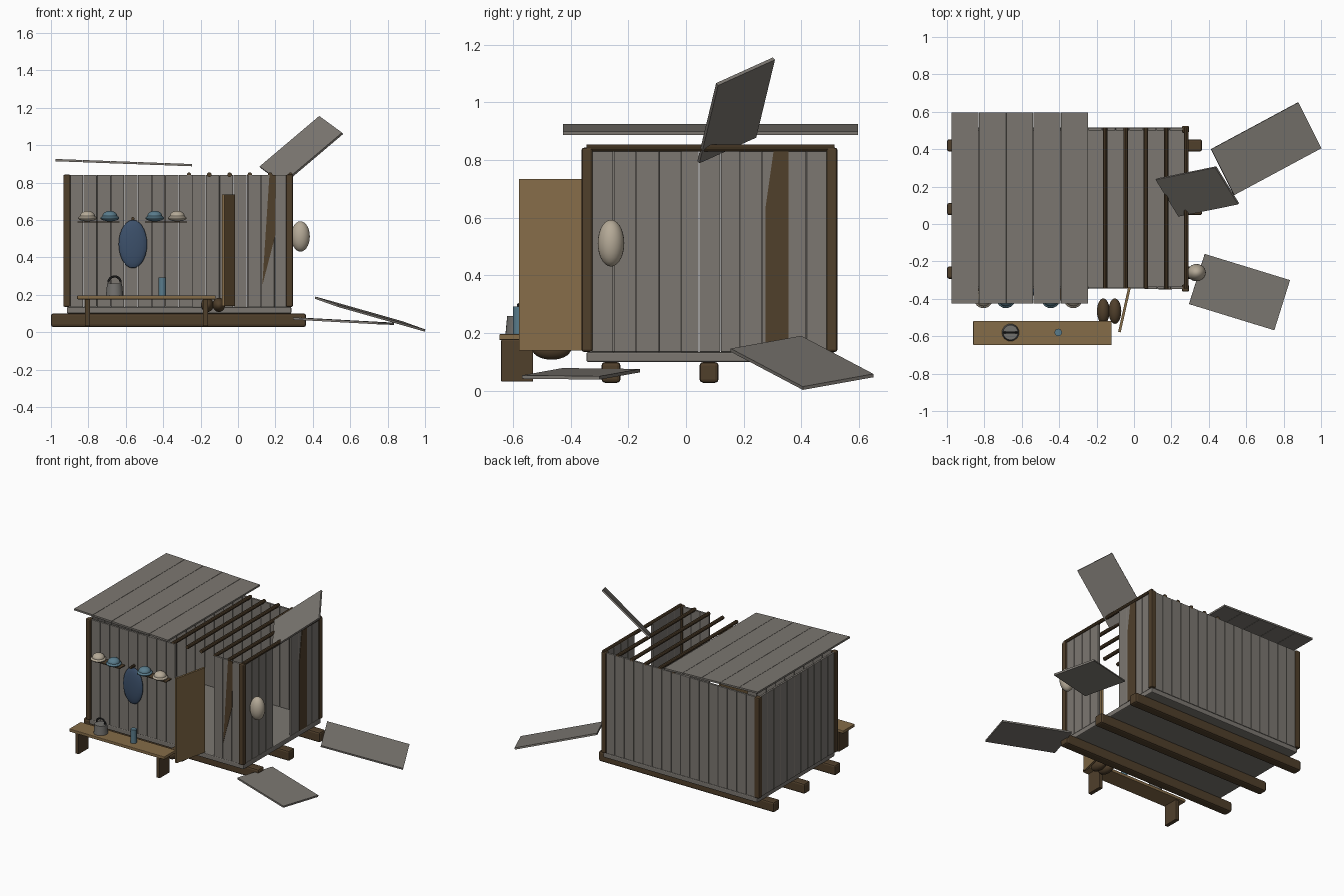
import bpy, bmesh, math
from mathutils import Vector, Matrix

cube = bpy.data.objects.get("Cube")
if cube:
    bpy.data.objects.remove(cube, do_unlink=True)


def material(name, rgb):
    m = bpy.data.materials.new(name)
    m.use_nodes = True
    m.diffuse_color = (*rgb, 1)
    m.node_tree.nodes["Principled BSDF"].inputs["Base Color"].default_value = (*rgb, 1)
    return m


GREY = material("weathered grey wood", (.20, .185, .165))
BROWN = material("dark brown wood", (.08, .05, .024))
OCHRE = material("tan wood", (.235, .15, .065))
CREAM = material("cream ceramic", (.46, .40, .31))
BLUE = material("teal ceramic", (.10, .20, .26))
NAVY = material("navy blue", (.045, .08, .145))
METAL = material("dull metal", (.17, .165, .155))
IRON = material("black iron", (.025, .025, .025))


def finish(name, bm, mat, bevel=0, smooth=False):
    bmesh.ops.recalc_face_normals(bm, faces=bm.faces)
    mesh = bpy.data.meshes.new(name)
    bm.to_mesh(mesh)
    bm.free()
    mesh.materials.append(mat)
    ob = bpy.data.objects.new(name, mesh)
    bpy.context.collection.objects.link(ob)
    if bevel:
        mod = ob.modifiers.new("Bevel", "BEVEL")
        mod.width, mod.segments = bevel, 2
    if smooth:
        bpy.context.view_layer.objects.active = ob
        ob.select_set(True)
        bpy.ops.object.shade_smooth_by_angle()
        ob.select_set(False)
    return ob


def add_box(bm, lo, hi):
    lo, hi = Vector(lo), Vector(hi)
    mat = Matrix.Translation((lo + hi) / 2) @ Matrix.Diagonal((*(hi - lo), 1))
    bmesh.ops.create_cube(bm, size=1, matrix=mat)


def box(name, lo, hi, mat, bevel=0):
    bm = bmesh.new()
    add_box(bm, lo, hi)
    return finish(name, bm, mat, bevel)


def ellipsoid(name, center, radii, mat):
    bm = bmesh.new()
    bmesh.ops.create_uvsphere(bm, u_segments=24, v_segments=14, radius=1,
                              matrix=Matrix.Translation(center) @ Matrix.Diagonal((*radii, 1)))
    return finish(name, bm, mat, smooth=True)


def cylinder(name, start, end, r1, r2, mat, sides=16):
    a, b = Vector(start), Vector(end)
    turn = (b - a).to_track_quat("Z", "Y").to_matrix().to_4x4()
    bm = bmesh.new()
    bmesh.ops.create_cone(bm, cap_ends=True, segments=sides, radius1=r1, radius2=r2,
                          depth=(b - a).length, matrix=Matrix.Translation((a + b) / 2) @ turn)
    return finish(name, bm, mat, smooth=True)


def prism(name, points, offset, mat):
    """Flat polygon pushed along an offset vector."""
    bm = bmesh.new()
    face = bm.faces.new([bm.verts.new(p) for p in points])
    new = bmesh.ops.extrude_face_region(bm, geom=[face])["geom"]
    bmesh.ops.translate(bm, vec=offset, verts=[v for v in new if isinstance(v, bmesh.types.BMVert)])
    return finish(name, bm, mat)


def loose_panel(name, a, b, d, mat=GREY, thick=.012):
    """Tilted board from one corner and its two neighbours."""
    a, b, d = Vector(a), Vector(b), Vector(d)
    n = (b - a).cross(d - a).normalized() * thick
    return prism(name, [p - n / 2 for p in (a, b, b + d - a, d)], n, mat)


Z0, Z1 = .135, .84


def plank_wall(name, axis, start, end, count, face_lo, face_hi):
    """Row of upright planks along x (axis 0) or y (axis 1)."""
    bm = bmesh.new()
    w = (end - start) / count
    for i in range(count):
        s, e = start + i * w + .001, start + (i + 1) * w - .001
        if axis == 0:
            add_box(bm, (s, face_lo, Z0), (e, face_hi, Z1))
        else:
            add_box(bm, (face_lo, s, Z0), (face_hi, e, Z1))
    return finish(name, bm, GREY, .002)


# Base: skids and floor
for i, y in enumerate((-.26, .08, .42)):
    box(f"skid_{i + 1}", (-1, y - .033, .028), (.364, y + .033, .1), BROWN, .012)
box("floor", (-.915, -.345, .1), (.285, .515, .135), GREY, .006)

# Plank walls with a front doorway and a side gap
plank_wall("front_wall_long", 0, -.9, -.243, 9, -.348, -.333)
plank_wall("front_wall_short", 0, .055, .265, 3, -.348, -.333)
plank_wall("back_wall", 0, -.9, .265, 16, .5, .515)
plank_wall("right_end_wall", 1, -.33, .495, 11, -.925, -.91)
plank_wall("left_end_wall_front", 1, -.33, -.015, 4, .268, .283)
plank_wall("left_end_wall_back", 1, .185, .495, 4, .268, .283)

# Corner posts and rafters
for x in (-.915, .275):
    for y in (-.343, .506):
        box(f"post_{'left' if x > 0 else 'right'}_{'back' if y > 0 else 'front'}",
            (x - .019, y - .019, Z0), (x + .019, y + .019, Z1 + .003), BROWN, .008)
for i in range(6):
    x = -.262 + i * .1085
    cylinder(f"rafter_{i + 1}", (x, -.345, .842), (x, .515, .842), .0125, .0125, BROWN, 10)

# Brown repair boards set over the walls
side = [(.355, Z0), (.355, Z1), (.305, Z1), (.275, .63), (.275, Z0)]
prism("side_repair_board", [(.281, y, z) for y, z in side], (.005, 0, 0), BROWN)
front = [(.168, Z1), (.203, Z1), (.2, .52), (.13, .25)]
prism("front_repair_board", [(x, -.346, z) for x, z in front], (0, -.005, 0), BROWN)

# Roof of five boards
for i in range(5):
    w = .146
    x0, x1 = -.975 + i * w, -.975 + (i + 1) * w - .002
    z0, z1 = (.92 - .037 * (x + .975) for x in (x0, x1))
    loose_panel(f"roof_board_{i + 1}", (x0, -.426, z0), (x1, -.426, z1), (x0, .596, z0))

# Loose panels
loose_panel("fallen_panel_top", (.118, .24, .882), (.437, .305, 1.152), (.24, .043, .793))
loose_panel("fallen_panel_back", (.412, .4, .185), (.877, .65, .053), (.535, .155, .141))
loose_panel("fallen_panel_front", (.378, -.16, .07), (.834, -.3, .045), (.294, -.428, .073))

# Open door
loose_panel("door", (-.024, -.338, .14), (-.078, -.578, .14), (-.024, -.338, .735), OCHRE, .014)

# Bench
box("bench_seat", (-.86, -.647, .176), (-.12, -.518, .197), OCHRE, .004)
for i, x in enumerate((-.804, -.174)):
    box(f"bench_leg_{i + 1}", (x - .014, -.641, .032), (x + .014, -.53, .177), BROWN, .004)

# Kettle and cup on the bench
cylinder("kettle_body", (-.66, -.58, .197), (-.66, -.58, .26), .046, .04, METAL, 24)
bm = bmesh.new()
steps, tube = 12, 6
rings = []
for i in range(steps + 1):
    t = math.pi * i / steps
    out = Vector((math.cos(t), 0, math.sin(t)))
    ring = []
    for j in range(tube):
        u = math.tau * j / tube
        ring.append(bm.verts.new(Vector((-.66, -.58, .265)) + out * (.033 + .006 * math.cos(u))
                                 + Vector((0, .006 * math.sin(u), 0))))
    rings.append(ring)
for a, b in zip(rings, rings[1:]):
    for j in range(tube):
        k = (j + 1) % tube
        bm.faces.new((a[j], a[k], b[k], b[j]))
finish("kettle_handle", bm, IRON, smooth=True)
cylinder("cup", (-.405, -.58, .197), (-.405, -.58, .292), .02, .02, BLUE)

# Wall shelves with bowls
for i, x in enumerate((-.745, -.385)):
    box(f"shelf_{i + 1}", (x - .112, -.41, .586), (x + .112, -.348, .592), BROWN)
for i, (x, mat) in enumerate(((-.805, CREAM), (-.685, BLUE), (-.445, BLUE), (-.325, CREAM))):
    ellipsoid(f"saucer_{i + 1}", (x, -.4, .61), (.05, .05, .017), mat)
    ellipsoid(f"bowl_{i + 1}", (x, -.4, .62), (.04, .04, .029), mat)

# Hanging items and shoes
ellipsoid("hanging_oval", (-.562, -.362, .471), (.076, .022, .129), NAVY)
cylinder("peg", (-.562, -.345, .607), (-.562, -.39, .607), .009, .009, BROWN, 10)
ellipsoid("side_oval", (.334, -.26, .512), (.05, .046, .081), CREAM)
for i, x in enumerate((-.164, -.102)):
    ellipsoid(f"shoe_{i + 1}", (x, -.466, .146), (.034, .068, .038), BROWN)
